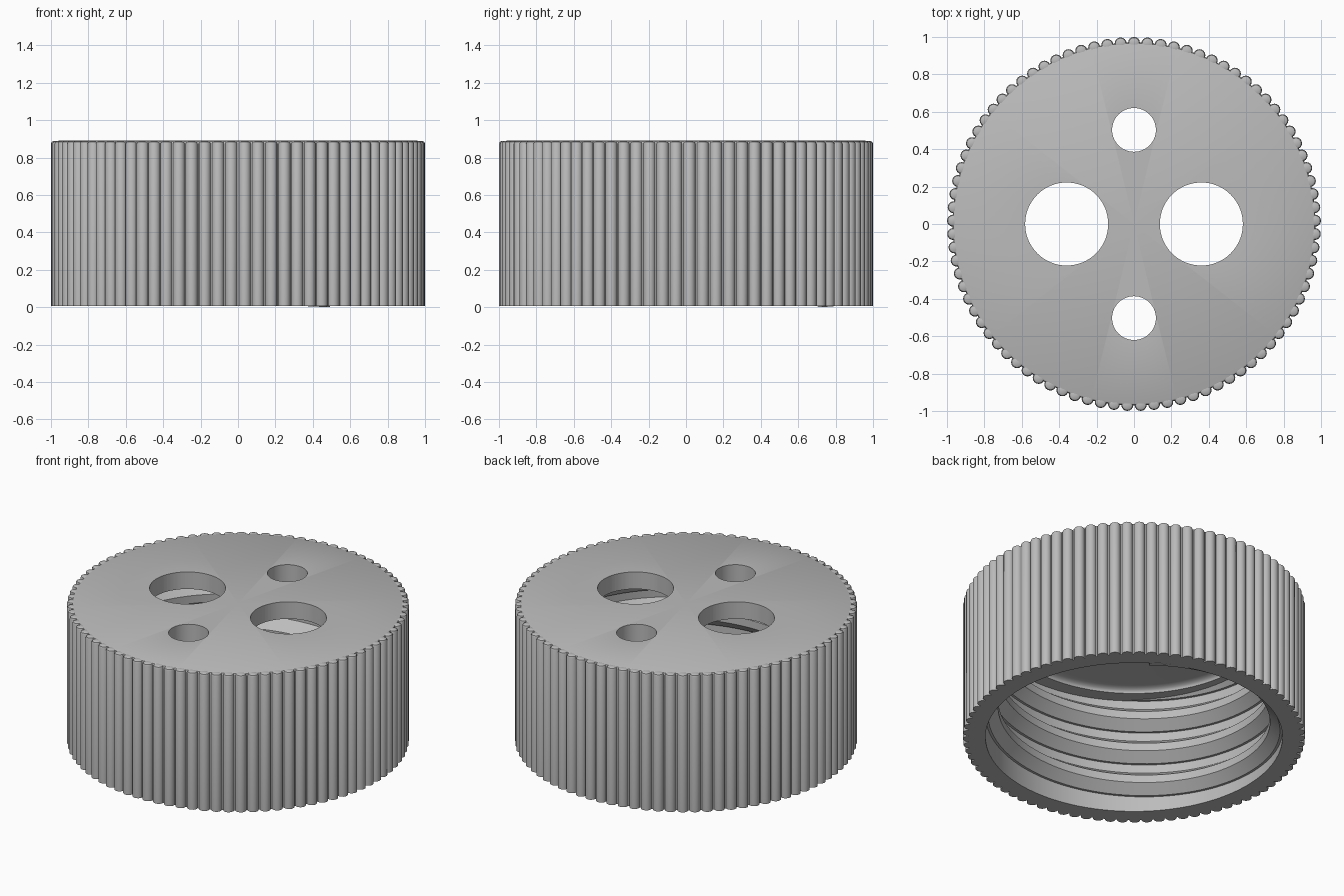
import bpy, bmesh, math

if "Cube" in bpy.data.objects:
    bpy.data.objects.remove(bpy.data.objects["Cube"], do_unlink=True)

GREY = (0.5, 0.5, 0.5, 1)
mat = bpy.data.materials.new("plain_grey")
mat.use_nodes = True
mat.diffuse_color = GREY
mat.node_tree.nodes["Principled BSDF"].inputs["Base Color"].default_value = GREY

BASE, TOP, CEILING = 0.005, 0.89, 0.78
BORE, CREST = 0.868, 0.795


def revolve(bm, profile, steps, cx=0, cy=0):
    """Turn a closed (radius, z) profile around a vertical axis."""
    rings = []
    for r, z in profile:
        if r == 0:
            rings.append([bm.verts.new((cx, cy, z))] * steps)
        else:
            rings.append([bm.verts.new((cx + r * math.cos(math.tau * i / steps),
                                        cy + r * math.sin(math.tau * i / steps), z))
                          for i in range(steps)])
    for a, b in zip(rings, rings[1:]):
        for i in range(steps):
            j = (i + 1) % steps
            corners = list(dict.fromkeys((a[i], a[j], b[j], b[i])))
            bm.faces.new(corners)


def finish(bm, name, smooth=True):
    bmesh.ops.recalc_face_normals(bm, faces=bm.faces)
    mesh = bpy.data.meshes.new(name)
    bm.to_mesh(mesh)
    bm.free()
    mesh.materials.append(mat)
    obj = bpy.data.objects.new(name, mesh)
    bpy.context.collection.objects.link(obj)
    if smooth:
        shade(obj)
    return obj


def shade(obj):
    bpy.ops.object.select_all(action="DESELECT")
    obj.select_set(True)
    bpy.context.view_layer.objects.active = obj
    bpy.ops.object.shade_smooth_by_angle(angle=math.radians(32))


# Cap shell: rounded top edge, open bore, filleted ceiling
bm = bmesh.new()
fillet = [(0.72 + 0.06 * math.sin(t * math.pi / 10),
           CEILING - 0.03 * (1 - math.cos(t * math.pi / 10))) for t in range(6)]
revolve(bm, [(0, TOP), (0.958, TOP), (0.966, TOP - 0.004), (0.97, TOP - 0.012),
             (0.97, BASE), (BORE, BASE), (BORE, 0.75)] + fillet[::-1] + [(0, CEILING)], 170)
shell = finish(bm, "cap_shell", smooth=False)

# Round holes through the top
bm = bmesh.new()
for x, y, r in ((-0.36, 0, 0.222), (0.36, 0, 0.222), (0, 0.503, 0.117), (0, -0.503, 0.117)):
    revolve(bm, [(0, 0.7), (r, 0.7), (r, 1), (0, 1)], 64, x, y)
cutter = finish(bm, "hole_cutter", smooth=False)
cut = shell.modifiers.new("holes", "BOOLEAN")
cut.operation, cut.solver, cut.object = "DIFFERENCE", "EXACT", cutter
bpy.context.view_layer.objects.active = shell
bpy.ops.object.modifier_apply(modifier=cut.name)
bpy.data.objects.remove(cutter, do_unlink=True)
shade(shell)

# Grip ribs around the outside
bm = bmesh.new()
RIBS, RAD, RING = 85, 0.032, 0.968
for k in range(RIBS):
    a = math.pi / 2 + math.tau * k / RIBS
    revolve(bm, [(0, BASE), (RAD, BASE), (RAD, TOP - 0.016), (RAD - 0.004, TOP - 0.006),
                 (RAD - 0.014, TOP - 0.001), (0, TOP - 0.001)],
            16, RING * math.cos(a), RING * math.sin(a))
finish(bm, "grip_ribs")

# Internal screw thread: a trapezoid swept up a helix into the ceiling
bm = bmesh.new()
PITCH, TURNS, STEPS, START = 0.215, 3.5, 96, math.radians(56)
section = [(BORE + 0.01, 0), (BORE - 0.015, 0), (CREST, 0.055), (CREST, 0.105),
           (BORE, 0.16), (BORE + 0.01, 0.16)]
rows = []
for i in range(int(TURNS * STEPS) + 1):
    a = START + math.tau * i / STEPS
    rise = PITCH * i / STEPS
    rows.append([bm.verts.new((r * math.cos(a), r * math.sin(a),
                               min(z + rise, 0.84 + z * 0.1))) for r, z in section])
n = len(section)
for p, q in zip(rows, rows[1:]):
    for j in range(n):
        bm.faces.new((p[j], p[(j + 1) % n], q[(j + 1) % n], q[j]))
bm.faces.new(rows[0])
bm.faces.new(rows[-1])
finish(bm, "screw_thread")
